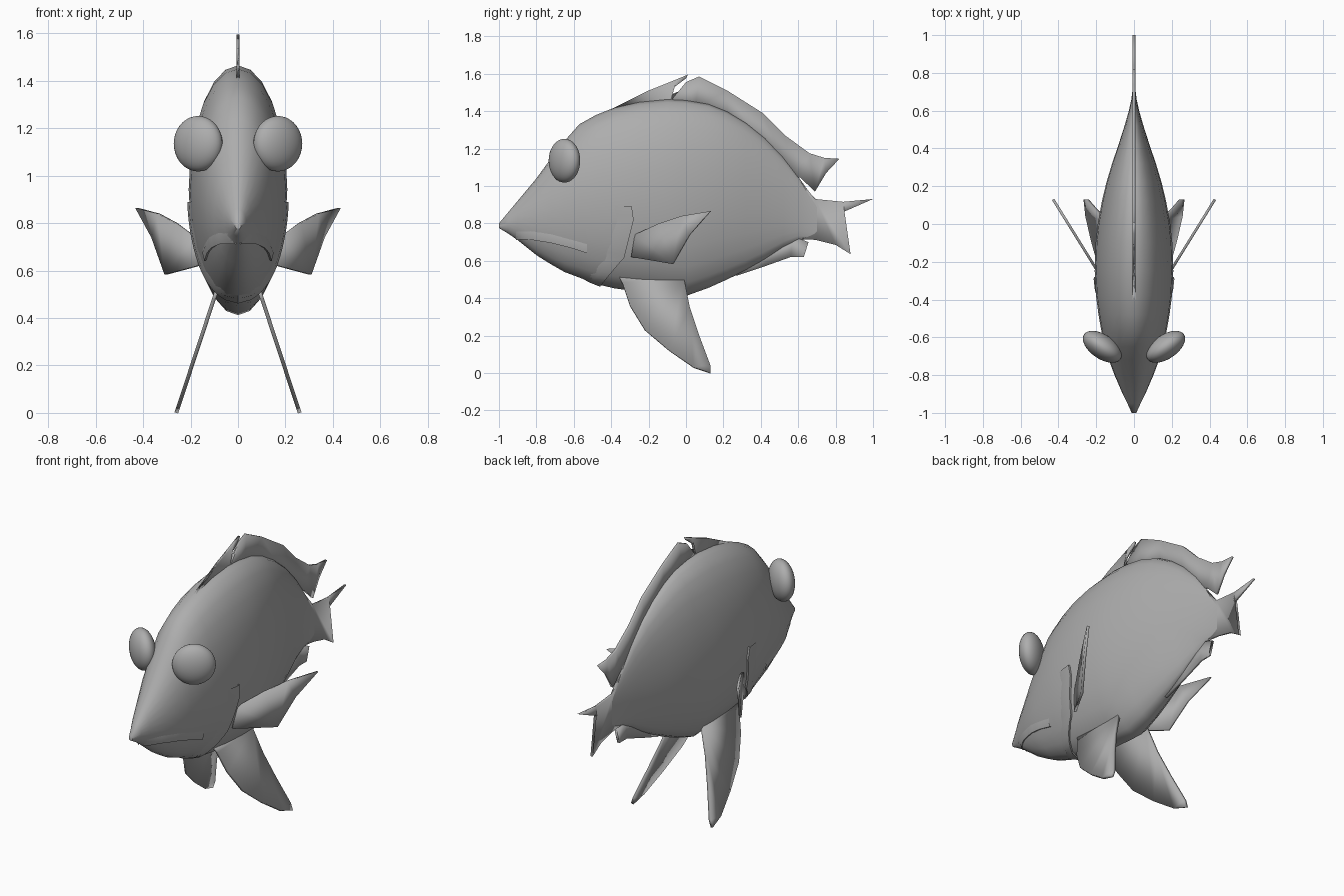
import bpy, bmesh, math
from mathutils import Matrix, Vector

if "Cube" in bpy.data.objects:
    bpy.data.objects.remove(bpy.data.objects["Cube"])

grey = bpy.data.materials.new("fish_grey")
grey.diffuse_color = (0.42, 0.42, 0.42, 1)
grey.use_nodes = True
grey.node_tree.nodes["Principled BSDF"].inputs["Base Color"].default_value = grey.diffuse_color


def finish(name, bm, mirror=False, thick=0, angle=40):
    """Turn a bmesh into a named, shaded object."""
    bmesh.ops.recalc_face_normals(bm, faces=bm.faces)
    me = bpy.data.meshes.new(name)
    bm.to_mesh(me)
    bm.free()
    ob = bpy.data.objects.new(name, me)
    bpy.context.collection.objects.link(ob)
    me.materials.append(grey)
    if thick:
        mod = ob.modifiers.new("thickness", "SOLIDIFY")
        mod.thickness, mod.offset = thick, 0
    if mirror:
        ob.modifiers.new("mirror", "MIRROR").use_mirror_merge = False
    bpy.ops.object.select_all(action="DESELECT")
    ob.select_set(True)
    bpy.context.view_layer.objects.active = ob
    bpy.ops.object.shade_smooth_by_angle(angle=math.radians(angle))
    return ob


# Body sections: y, bottom, top, half width
STATIONS = [
    (-1.00, 0.775, 0.80, 0.012), (-0.95, 0.745, 0.86, 0.035),
    (-0.90, 0.710, 0.92, 0.060), (-0.80, 0.630, 1.04, 0.103),
    (-0.72, 0.580, 1.15, 0.133), (-0.65, 0.540, 1.24, 0.153),
    (-0.57, 0.510, 1.33, 0.172), (-0.48, 0.475, 1.38, 0.188),
    (-0.38, 0.452, 1.42, 0.201), (-0.25, 0.435, 1.45, 0.208),
    (-0.10, 0.420, 1.465, 0.203), (0.00, 0.412, 1.46, 0.192),
    (0.12, 0.455, 1.44, 0.170), (0.22, 0.500, 1.40, 0.146),
    (0.32, 0.548, 1.34, 0.116), (0.42, 0.605, 1.26, 0.082),
    (0.52, 0.670, 1.155, 0.050), (0.60, 0.710, 1.05, 0.027),
    (0.66, 0.715, 0.965, 0.014), (0.70, 0.718, 0.925, 0.009),
]


def section(y):
    for a, b in zip(STATIONS, STATIONS[1:]):
        if y <= b[0]:
            t = (y - a[0]) / (b[0] - a[0])
            return [p + (q - p) * t for p, q in zip(a, b)][1:]
    return STATIONS[-1][1:]


def on_skin(y, z, out):
    """Point on the right flank at (y, z), pushed outward."""
    zb, zt, w = section(y)
    c, h = (zb + zt) / 2, (zt - zb) / 2
    s = max(-1, min(1, (z - c) / h))
    x = w * math.sqrt(1 - s * s)
    n = Vector((x / w**2, 0, s / h)).normalized()
    return Vector((x, y, c + s * h)) + n * out


# Body loft
bm = bmesh.new()
N = 24
rings = []
for y, zb, zt, w in STATIONS:
    rings.append([bm.verts.new((w * math.sin(2 * math.pi * i / N), y,
                                (zb + zt) / 2 + (zt - zb) / 2 * math.cos(2 * math.pi * i / N)))
                  for i in range(N)])
for r, s in zip(rings, rings[1:]):
    for i in range(N):
        bm.faces.new((r[i], r[(i + 1) % N], s[(i + 1) % N], s[i]))
bm.faces.new(rings[0])
bm.faces.new(rings[-1])
finish("body", bm, angle=60)


def fin(name, outline, x_at=lambda y, z: 0, mirror=False, thick=0.014):
    """Flat fin from a side outline of (y, z) points."""
    bm = bmesh.new()
    bm.faces.new([bm.verts.new((x_at(y, z), y, z)) for y, z in outline])
    bmesh.ops.triangulate(bm, faces=bm.faces)
    finish(name, bm, mirror, thick)


# Fins on the centre line
fin("dorsal_fin_front", [(-0.40, 1.41), (-0.30, 1.46), (-0.2, 1.51), (-0.05, 1.57), (0.01, 1.595),
                         (0.0, 1.575), (-0.06, 1.53), (-0.1, 1.485), (-0.1, 1.40)])
fin("dorsal_fin_rear", [(-0.11, 1.42), (-0.1, 1.48), (-0.04, 1.505), (0.0, 1.555), (0.07, 1.585),
                        (0.22, 1.51), (0.41, 1.39), (0.53, 1.27), (0.66, 1.175), (0.74, 1.15),
                        (0.82, 1.145), (0.75, 1.07), (0.69, 0.97), (0.61, 1.045), (0.56, 1.05),
                        (0.40, 1.22), (0.22, 1.36), (0.05, 1.42)])
fin("tail_fin", [(0.60, 1.04), (0.69, 0.93), (0.84, 0.915), (1.0, 0.93), (0.84, 0.86),
                 (0.81, 0.82), (0.82, 0.73), (0.88, 0.635), (0.80, 0.685), (0.70, 0.71),
                 (0.58, 0.725)])
fin("anal_fin", [(0.24, 0.54), (0.27, 0.52), (0.42, 0.57), (0.56, 0.62), (0.63, 0.62),
                 (0.625, 0.68), (0.655, 0.70), (0.57, 0.73), (0.45, 0.68)])

# Paired fins
fin("pectoral_fin", [(-0.27, 0.74), (-0.14, 0.80), (-0.02, 0.84), (0.13, 0.865),
                     (0.02, 0.74), (-0.07, 0.583), (-0.29, 0.62)],
    lambda y, z: 0.205 + 0.62 * (y + 0.23), True)
fin("pelvic_fin", [(-0.36, 0.52), (-0.34, 0.48), (-0.30, 0.36), (-0.22, 0.23), (-0.09, 0.12),
                   (0.04, 0.03), (0.13, 0.0), (0.13, 0.04), (0.07, 0.2), (0.02, 0.35),
                   (-0.01, 0.50)],
    lambda y, z: 0.26 - 0.33 * z, True, 0.016)

# Eyes: flattened spheres turned outward
bm = bmesh.new()
place = (Matrix.Translation((0.168, -0.65, 1.135)) @ Matrix.Rotation(math.radians(34.5), 4, "Z")
         @ Matrix.Diagonal((0.117, 0.064, 0.117, 1)))
bmesh.ops.create_uvsphere(bm, u_segments=32, v_segments=18, radius=1, matrix=place)
finish("eye", bm, True, angle=60)


def flap(name, line, dy, dz, out):
    """Raised skin edge along a line, fading into the body at offset (dy, dz)."""
    bm = bmesh.new()
    rows = []
    pts = [(a[0] + (b[0] - a[0]) * k / 5, a[1] + (b[1] - a[1]) * k / 5)
           for a, b in zip(line, line[1:]) for k in range(5)] + [line[-1]]
    for y, z in pts:
        rows.append([bm.verts.new(p) for p in (
            on_skin(y, z, -0.012), on_skin(y, z, out),
            on_skin(y + dy / 2, z + dz / 2, out * 0.6), on_skin(y + dy, z + dz, -0.006))])
    for r, s in zip(rows, rows[1:]):
        for i in range(3):
            bm.faces.new((r[i], r[i + 1], s[i + 1], s[i]))
    finish(name, bm, True)


# Gill cover edge and upper lip
flap("gill_cover", [(-0.29, 0.89), (-0.28, 0.82), (-0.305, 0.72), (-0.33, 0.62), (-0.40, 0.54), (-0.46, 0.47)],
     -0.12, 0.0, 0.009)
flap("upper_lip", [(-0.91, 0.718), (-0.83, 0.715), (-0.72, 0.697), (-0.62, 0.672), (-0.53, 0.643)],
     0.0, 0.06, 0.007)
